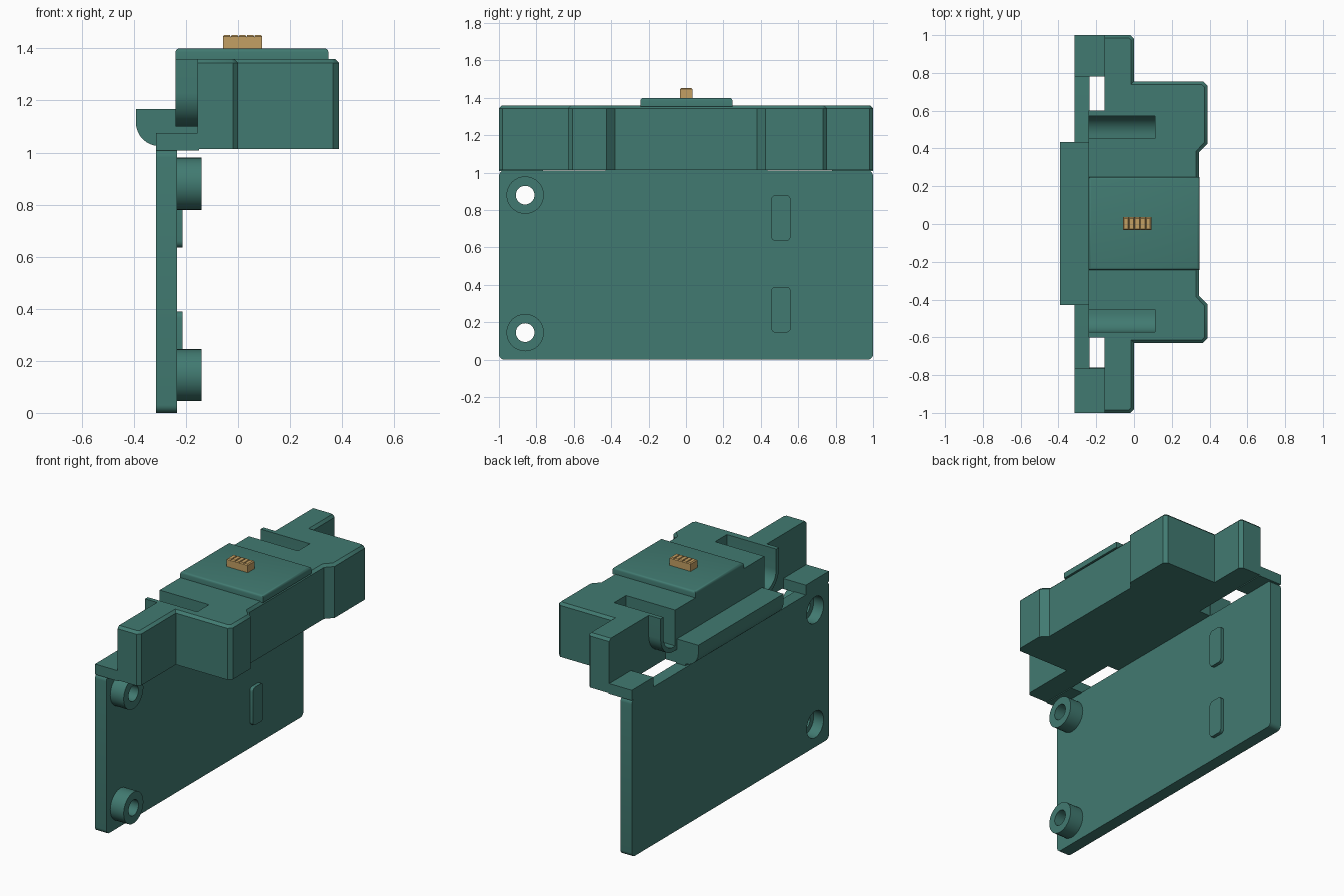
import bpy, bmesh, math
from mathutils import Vector

if "Cube" in bpy.data.objects:
    bpy.data.objects.remove(bpy.data.objects["Cube"])


def material(name, rgb):
    m = bpy.data.materials.new(name)
    m.diffuse_color = (*rgb, 1)
    m.use_nodes = True
    m.node_tree.nodes["Principled BSDF"].inputs["Base Color"].default_value = m.diffuse_color
    return m


GREEN = material("teal green plastic", (0.053, 0.195, 0.165))
TAN = material("tan plastic", (0.55, 0.35, 0.125))


def prism(name, pts, axis, lo, hi, mat=GREEN):
    """Extrude a 2D outline along an axis: x takes (y,z), y takes (x,z), z takes (x,y)."""
    def place(p, d):
        return {'x': (d, p[0], p[1]), 'y': (p[0], d, p[1]), 'z': (p[0], p[1], d)}[axis]
    bm = bmesh.new()
    a = [bm.verts.new(place(p, lo)) for p in pts]
    b = [bm.verts.new(place(p, hi)) for p in pts]
    n = len(pts)
    bm.faces.new(a)
    bm.faces.new(b[::-1])
    for i in range(n):
        j = (i + 1) % n
        bm.faces.new((a[i], b[i], b[j], a[j]))
    bmesh.ops.recalc_face_normals(bm, faces=bm.faces)
    me = bpy.data.meshes.new(name)
    bm.to_mesh(me)
    bm.free()
    ob = bpy.data.objects.new(name, me)
    bpy.context.collection.objects.link(ob)
    me.materials.append(mat)
    return ob


def rect(u0, u1, v0, v1):
    return [(u0, v0), (u1, v0), (u1, v1), (u0, v1)]


def arc(cu, cv, r, a0, a1, n=8):
    return [(cu + r * math.cos(math.radians(a0 + (a1 - a0) * i / n)),
             cv + r * math.sin(math.radians(a0 + (a1 - a0) * i / n))) for i in range(n + 1)]


def rounded(u0, u1, v0, v1, r, n=5):
    return (arc(u0 + r, v0 + r, r, 180, 270, n) + arc(u1 - r, v0 + r, r, 270, 360, n) +
            arc(u1 - r, v1 - r, r, 0, 90, n) + arc(u0 + r, v1 - r, r, 90, 180, n))


def circle(u, v, r, n=32):
    return arc(u, v, r, 0, 360, n)[:-1]


def activate(ob):
    bpy.ops.object.select_all(action='DESELECT')
    ob.select_set(True)
    bpy.context.view_layer.objects.active = ob


def cut(ob, cutter):
    cutter.hide_render = True
    m = ob.modifiers.new("cut", 'BOOLEAN')
    m.operation = 'DIFFERENCE'
    m.solver = 'EXACT'
    m.object = cutter
    activate(ob)
    bpy.ops.object.modifier_apply(modifier="cut")
    bpy.data.objects.remove(cutter)


def bevel_edges(ob, width, segments, rule):
    bm = bmesh.new()
    bm.from_mesh(ob.data)
    edges = [e for e in bm.edges if rule(*[v.co for v in e.verts])]
    bmesh.ops.bevel(bm, geom=edges, offset=width, segments=segments,
                    affect='EDGES', profile=0.5)
    bm.to_mesh(ob.data)
    bm.free()


def smooth(ob):
    activate(ob)
    bpy.ops.object.shade_smooth_by_angle(angle=math.radians(35))


# Upright mounting plate with two screw bosses and two raised pads
plate = prism("mounting_plate", rounded(-1, 1, 0, 1.012, 0.03), 'x', -0.315, -0.235)
for label, z in (("lower", 0.145), ("upper", 0.88)):
    boss = prism(label + "_screw_boss", circle(-0.86, z, 0.1), 'x', -0.236, -0.14)
    for part in (plate, boss):
        cut(part, prism("screw_hole", circle(-0.86, z, 0.05), 'x', -0.5, 0))
    cut(plate, prism("counterbore", circle(-0.86, z, 0.085), 'x', -0.5, -0.245))
    smooth(boss)
for label, z0, z1 in (("lower", 0.145, 0.39), ("upper", 0.635, 0.88)):
    smooth(prism(label + "_pad", rounded(0.455, 0.56, z0, z1, 0.025), 'x', -0.236, -0.213))
smooth(plate)

# Main housing with stepped outline and chamfered upper rim
outline = [(-0.155, 1), (-0.02, 1), (0, 0.98), (0, 0.755), (0.365, 0.755), (0.388, 0.732),
           (0.388, 0.425), (0.345, 0.38), (0.345, -0.38), (0.388, -0.425), (0.388, -0.607),
           (0.365, -0.63), (0, -0.63), (0, -0.98), (-0.02, -1), (-0.155, -1)]
housing = prism("housing", outline, 'z', 1.014, 1.36)
bevel_edges(housing, 0.016, 1, lambda a, b: min(a.z, b.z) > 1.35 and (a.x + b.x) / 2 > -0.1)

# Rear part of the housing, with hooked ends curving under
half = [(0.43, 1.014), (0.43, 1.1)] + arc(0.47, 1.23, 0.13, -90, 0, 10) + [(0.6, 1.36)]
rear = prism("housing_rear", half + [(-y, z) for y, z in reversed(half)], 'x', -0.24, -0.155)

# Curved slots through the top, mirrored
for s in (1, -1):
    slot = [(0.452, 1.4), (0.452, 1.13)] + arc(0.472, 1.23, 0.1, -90, 0, 10) + [(0.572, 1.4)]
    slot = [(s * y, z) for y, z in slot]
    for part in (housing, rear):
        cut(part, prism("slot_cutter", slot, 'x', -0.4, 0.11))
smooth(housing)
smooth(rear)

# Corner shelves joining the plate to the housing wings
for label, y0, y1 in (("back", 0.78, 1), ("front", -1, -0.765)):
    prism(label + "_corner_shelf", rect(-0.315, -0.15, 1.008, 1.075), 'z', y0, y1).data.clear_geometry()
    old = bpy.data.objects[label + "_corner_shelf"]
    bpy.data.objects.remove(old)
    prism(label + "_corner_shelf", rect(-0.315, -0.15, 1.008, 1.075), 'y', y0, y1)

# Rear rail with rounded lower edge
rail = [(-0.235, 1.168), (-0.392, 1.168)] + arc(-0.302, 1.115, 0.09, 180, 270, 10)
rail += [(-0.302, 1.008), (-0.235, 1.008)]
smooth(prism("rear_rail", rail, 'y', -0.43, 0.435))

# Raised lid with softened rim
lid = prism("raised_lid", rect(-0.24, 0.347, -0.243, 0.248), 'z', 1.355, 1.4)
bevel_edges(lid, 0.014, 3, lambda a, b: min(a.z, b.z) > 1.39)
smooth(lid)

# Small tan slider button with ridged top
button = prism("slider_button", rect(-0.058, 0.092, -0.033, 0.036), 'z', 1.395, 1.452, TAN)
bevel_edges(button, 0.006, 1, lambda a, b: min(a.z, b.z) > 1.45)
for i in range(4):
    x = -0.028 + i * 0.03
    cut(button, prism("ridge_cutter", [(x - 0.007, 1.46), (x, 1.443), (x + 0.007, 1.46)],
                      'y', -0.1, 0.1))
